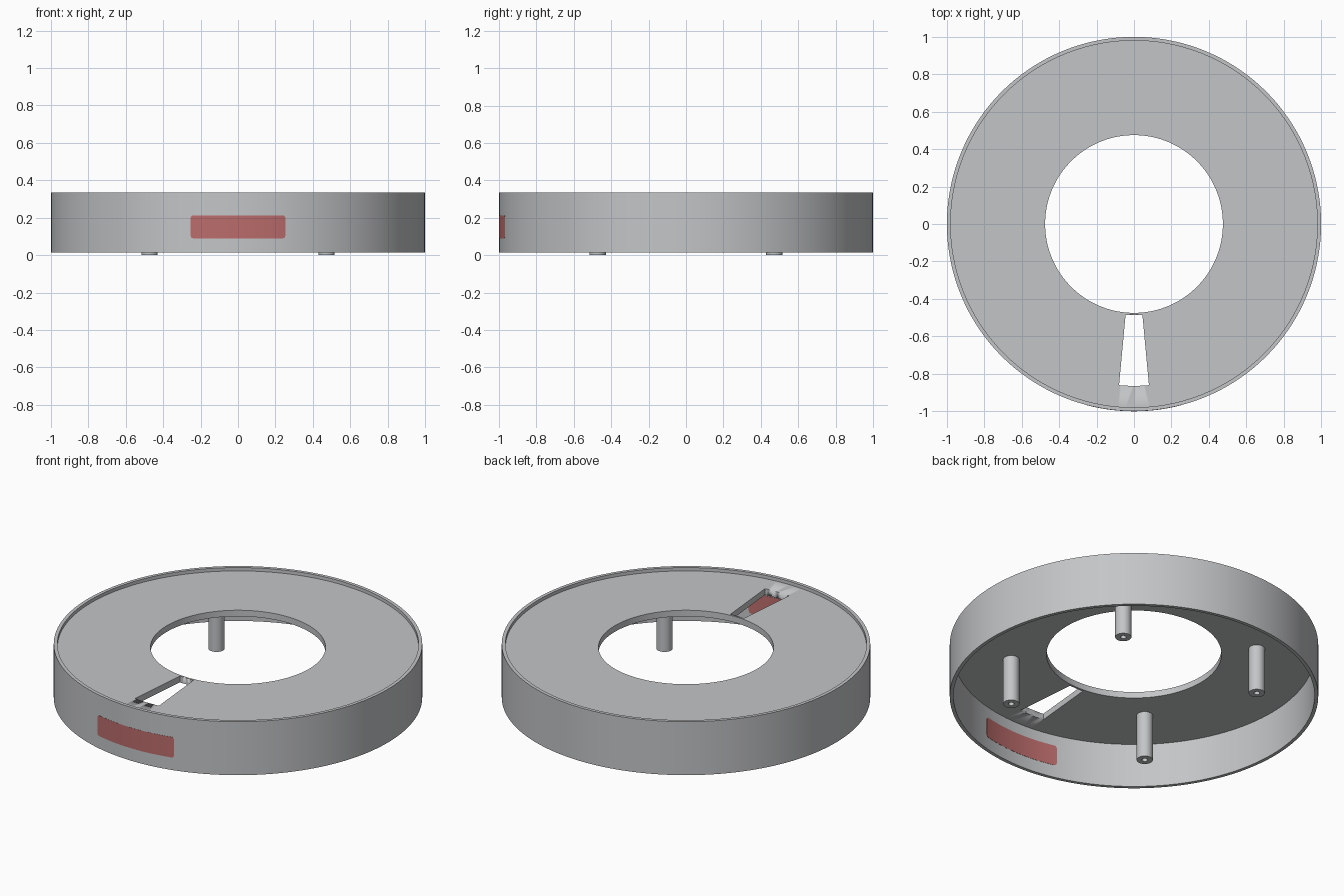
import bpy, bmesh, math

if "Cube" in bpy.data.objects:
    bpy.data.objects.remove(bpy.data.objects["Cube"])

SEG = 144
Z_BOTTOM, Z_TOP = 0.015, 0.335
PLATE_LOW, PLATE_HIGH = 0.278, 0.315
FRONT = -math.pi / 2


def material(name, rgb):
    m = bpy.data.materials.new(name)
    m.diffuse_color = (*rgb, 1)
    m.use_nodes = True
    m.node_tree.nodes["Principled BSDF"].inputs["Base Color"].default_value = m.diffuse_color
    return m


grey = material("light grey", (0.55, 0.56, 0.57))
red = material("muted red", (0.50, 0.15, 0.15))


def finish(name, bm, mat):
    bmesh.ops.remove_doubles(bm, verts=bm.verts, dist=1e-5)
    bmesh.ops.recalc_face_normals(bm, faces=bm.faces)
    me = bpy.data.meshes.new(name)
    bm.to_mesh(me)
    bm.free()
    me.materials.append(mat)
    ob = bpy.data.objects.new(name, me)
    bpy.context.collection.objects.link(ob)
    bpy.ops.object.select_all(action='DESELECT')
    ob.select_set(True)
    bpy.context.view_layer.objects.active = ob
    bpy.ops.object.shade_smooth_by_angle(angle=math.radians(30))
    return ob


def sweep(bm, r0, r1, angles, z_range, closed=False):
    """Sweep a rectangle about z; z_range(angle) gives its low and high edge."""
    rings = []
    for a in angles:
        low, high = z_range(a)
        rings.append([bm.verts.new((r * math.cos(a), r * math.sin(a), z))
                      for r, z in ((r0, low), (r1, low), (r1, high), (r0, high))])
    pairs = list(zip(rings, rings[1:]))
    if closed:
        pairs.append((rings[-1], rings[0]))
    else:
        bm.faces.new(rings[0])
        bm.faces.new(rings[-1])
    for p, q in pairs:
        for i in range(4):
            j = (i + 1) % 4
            bm.faces.new((p[i], p[j], q[j], q[i]))


def arc(center, half, n):
    return [center - half + 2 * half * i / n for i in range(n + 1)]


circle = [2 * math.pi * i / SEG for i in range(SEG)]

# Outer wall
bm = bmesh.new()
sweep(bm, 0.98, 1.0, circle, lambda a: (Z_BOTTOM, Z_TOP), True)
finish("outer_wall", bm, grey)

# Recessed top plate with centre hole
bm = bmesh.new()
sweep(bm, 0.475, 0.981, circle, lambda a: (PLATE_LOW, PLATE_HIGH), True)
plate = finish("top_plate", bm, grey)

# Wedge slot through the plate
bm = bmesh.new()
sweep(bm, 0.487, 0.865, arc(FRONT, math.radians(5.3), 8), lambda a: (0.2, 0.4))
cutter = finish("slot_cutter", bm, grey)
cutter.hide_render = True
cutter.hide_viewport = True
cut = plate.modifiers.new("slot", 'BOOLEAN')
cut.object = cutter
cut.operation = 'DIFFERENCE'
cut.solver = 'EXACT'

# Red window with rounded corners, showing on both sides of the wall
HALF = math.asin(0.253)
ROUND = 0.014


def window_z(a):
    d = max(0, ROUND - (HALF - abs(a - FRONT)))
    inset = ROUND - math.sqrt(max(0, ROUND ** 2 - d ** 2))
    return 0.09 + inset, 0.213 - inset


corner = [HALF - ROUND * (1 - math.cos(math.radians(t))) for t in (0, 30, 60)]
angles = sorted(arc(FRONT, HALF - ROUND, 24)
                + [FRONT + s * c for c in corner for s in (-1, 1)])
bm = bmesh.new()
sweep(bm, 0.9785, 1.0008, angles, window_z)
finish("red_window", bm, red)

# Four support posts with screw holes in their lower ends
for i, (sx, sy) in enumerate(((1, 1), (-1, 1), (-1, -1), (1, -1))):
    profile = [(0, 0.15), (0.016, 0.15), (0.016, 0), (0.044, 0),
               (0.044, PLATE_LOW + 0.002), (0, PLATE_LOW + 0.002)]
    bm = bmesh.new()
    vs = [bm.verts.new((r, 0, z)) for r, z in profile]
    es = [bm.edges.new(e) for e in zip(vs, vs[1:])]
    bmesh.ops.spin(bm, geom=vs + es, cent=(0, 0, 0), axis=(0, 0, 1),
                   angle=2 * math.pi, steps=32)
    post = finish(f"post_{i + 1}", bm, grey)
    post.location = (sx * 0.473, sy * 0.473, 0)
